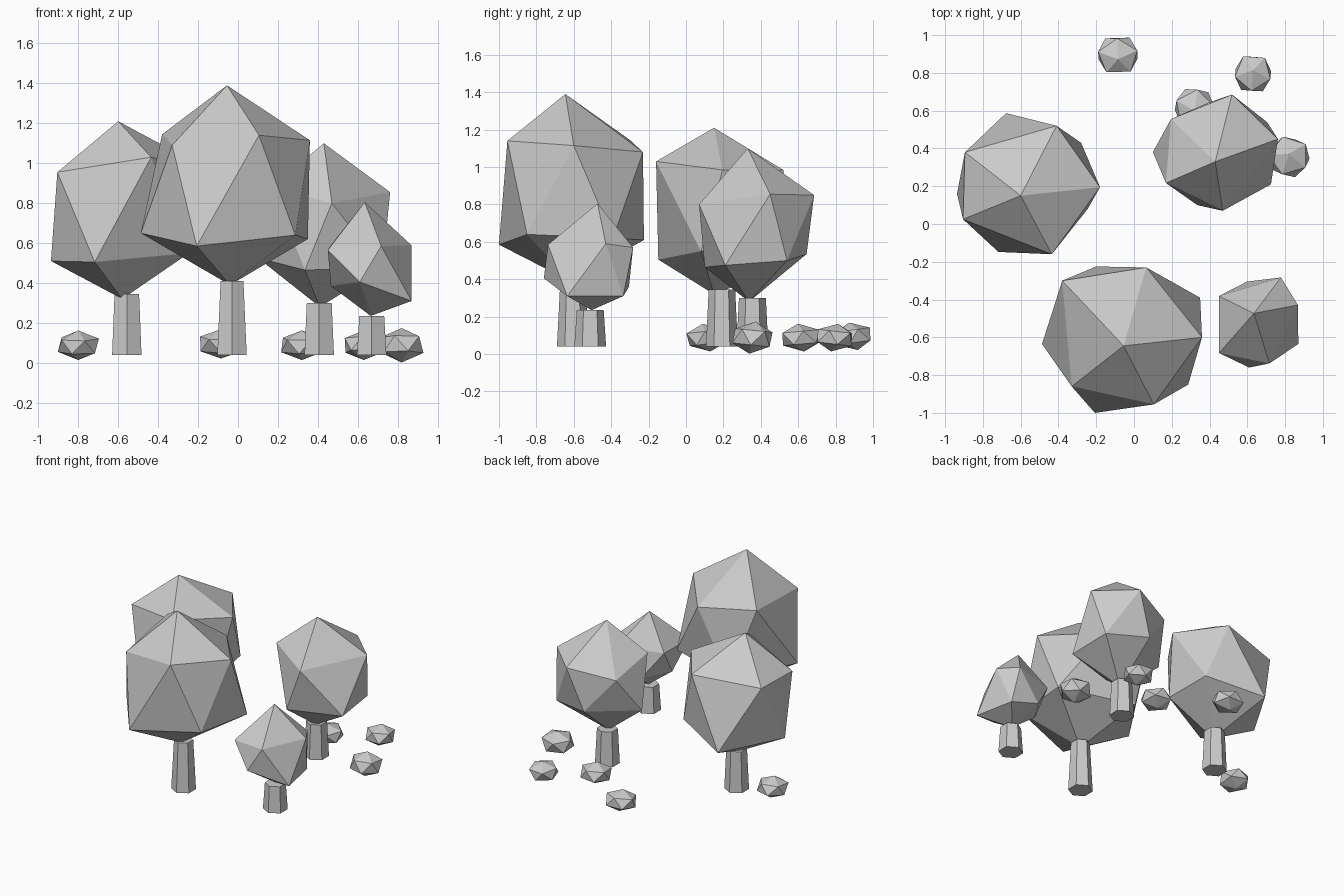
import bpy
import bmesh
import math
from mathutils import Matrix, Vector

cube = bpy.data.objects.get("Cube")
if cube:
    bpy.data.objects.remove(cube, do_unlink=True)

# One flat grey for everything
grey = bpy.data.materials.new("plain_grey")
grey.use_nodes = True
grey.diffuse_color = (0.6, 0.6, 0.6, 1)
grey.node_tree.nodes["Principled BSDF"].inputs["Base Color"].default_value = grey.diffuse_color


def finish(name, bm):
    """Turn a bmesh into a flat shaded grey object."""
    bmesh.ops.recalc_face_normals(bm, faces=bm.faces)
    mesh = bpy.data.meshes.new(name)
    bm.to_mesh(mesh)
    bm.free()
    mesh.materials.append(grey)
    obj = bpy.data.objects.new(name, mesh)
    bpy.context.collection.objects.link(obj)
    return obj


def crown(name, top, bottom, upper, lower):
    """Irregular twenty-sided crown: two staggered five-point rings and two tips."""
    bm = bmesh.new()
    tip, base = bm.verts.new(top), bm.verts.new(bottom)
    high = [bm.verts.new(p) for p in upper]
    low = [bm.verts.new(p) for p in lower]
    for i in range(5):
        j = (i + 1) % 5
        bm.faces.new((tip, high[i], high[j]))
        bm.faces.new((high[i], low[i], high[j]))
        bm.faces.new((low[i], low[j], high[j]))
        bm.faces.new((base, low[j], low[i]))
    finish(name, bm)


def trunk(name, x, y, top, top_radius):
    """Six-sided tapered trunk with a corner facing the front."""
    foot = 0.04
    bm = bmesh.new()
    bmesh.ops.create_cone(
        bm, cap_ends=True, segments=6, radius1=0.085, radius2=top_radius,
        depth=top - foot,
        matrix=Matrix.Translation((x, y, (top + foot) / 2)) @ Matrix.Rotation(math.pi / 2, 4, "Z") @ Matrix.Rotation(math.pi / 2, 4, "Z"))
    finish(name, bm)


def bush(name, centre, size, turn, lean):
    """Squashed low-poly ball, turned and slightly tilted."""
    bm = bmesh.new()
    bmesh.ops.create_icosphere(bm, subdivisions=1, radius=1)
    place = (Matrix.Translation(centre)
             @ Matrix.Diagonal(Vector(size)).to_4x4()
             @ Matrix.Rotation(math.radians(lean), 4, "X")
             @ Matrix.Rotation(math.radians(turn), 4, "Z"))
    bmesh.ops.transform(bm, matrix=place, verts=bm.verts)
    finish(name, bm)


# Crowns: rings run counter-clockwise from the +x side
crown("large_crown", (-.055, -.645, 1.39), (-.04, -.62, .39),
      upper=[(.36, -.6, 1.115), (.065, -.23, 1.08), (-.38, -.3, 1.145),
             (-.33, -.86, 1.09), (.105, -.955, 1.14)],
      lower=[(.35, -.39, .62), (-.2, -.225, .61), (-.487, -.635, .65),
             (-.207, -1, .585), (.287, -.85, .64)])
crown("left_back_crown", (-.6, .15, 1.21), (-.58, .15, .32),
      upper=[(-.18, .195, .985), (-.41, .52, .985), (-.895, .38, .955),
             (-.905, .025, .955), (-.435, -.16, 1.03)],
      lower=[(-.28, .43, .58), (-.677, .587, .49), (-.937, .16, .51),
             (-.718, -.148, .505), (-.245, .08, .55)])
crown("right_back_crown", (.43, .33, 1.1), (.41, .337, .28),
      upper=[(.762, .45, .855), (.519, .685, .85), (.196, .556, .79),
             (.169, .217, .88), (.47, .07, .8)],
      lower=[(.704, .54, .5), (.4, .645, .535), (.1, .381, .525),
             (.335, .1, .465), (.725, .21, .475)])
crown("small_crown", (.635, -.473, .805), (.665, -.505, .235),
      upper=[(.868, -.429, .59), (.778, -.283, .57), (.45, -.381, .57),
             (.45, -.683, .565), (.717, -.738, .585)],
      lower=[(.81, -.335, .31), (.598, -.305, .36), (.465, -.5, .385),
             (.61, -.76, .405), (.87, -.635, .31)])

# Trunks
trunk("large_trunk", -.03, -.605, .41, .066)
trunk("left_back_trunk", -.557, .192, .345, .071)
trunk("right_back_trunk", .407, .355, .3, .072)
trunk("small_trunk", .67, -.512, .235, .072)

# Bushes
bush("back_bush", (-.085, .895, .095), (.122, .112, .075), 20, 12)
bush("right_back_bush", (.63, .795, .088), (.11, .112, .075), 50, -10)
bush("middle_bush", (.32, .615, .088), (.118, .118, .075), 10, 8)
bush("right_bush", (.82, .355, .088), (.122, .118, .087), 35, -8)
bush("left_bush", (-.8, .11, .088), (.115, .118, .075), 0, 10)
